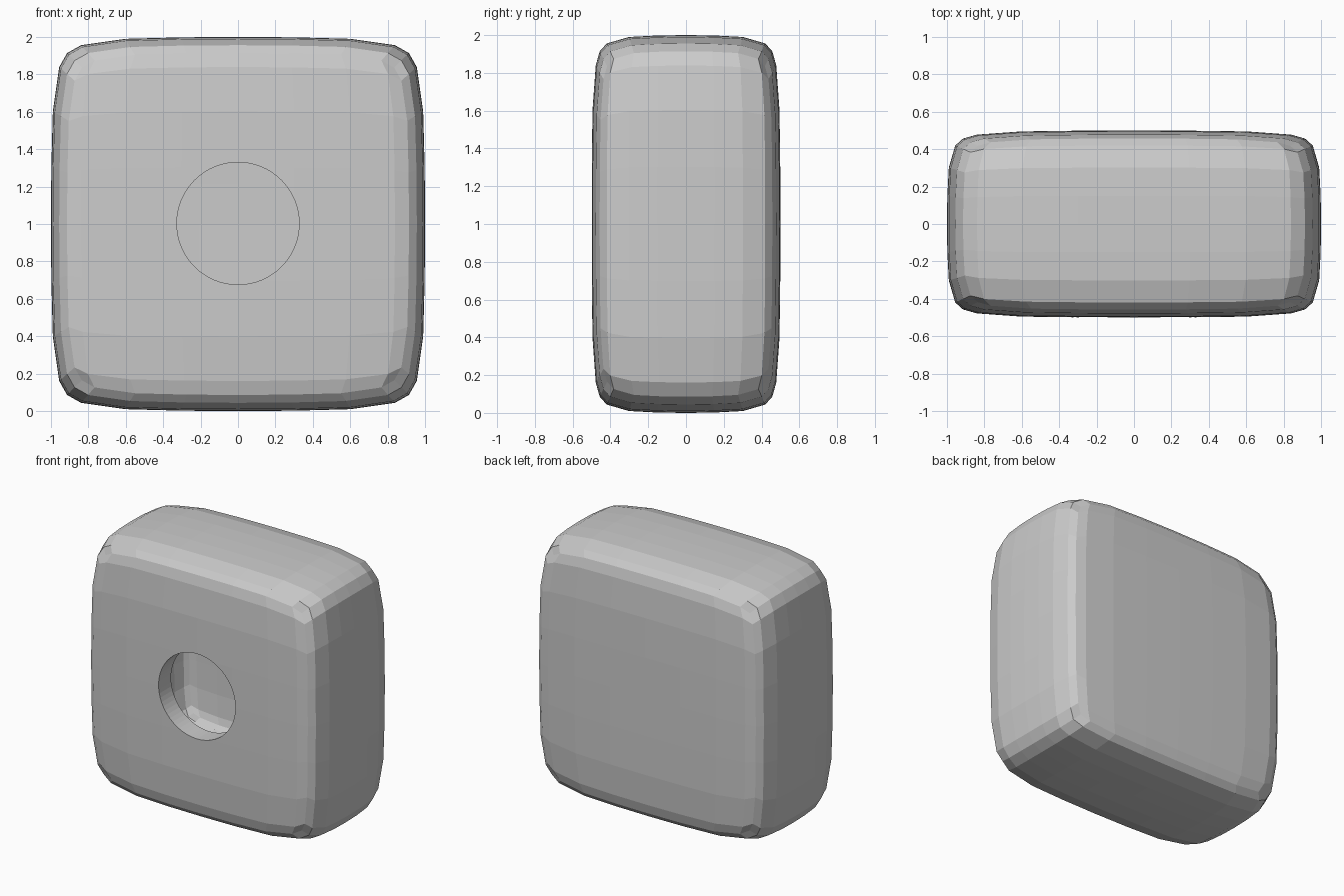
import bpy, bmesh

if "Cube" in bpy.data.objects:
    bpy.data.objects.remove(bpy.data.objects["Cube"])

# Rounding tables per grid step from face centre (0) to edge (4)
SPREAD = [0, 0.33, 0.66, 0.918, 1.0]
BULGE = [1.0, 0.998, 0.99, 0.956, 0.914]


def rounded_box(name, hx, hy, hz):
    """Cube grid whose edges are softened in proportion to its size."""
    bm = bmesh.new()
    bmesh.ops.create_cube(bm, size=2)
    bmesh.ops.subdivide_edges(bm, edges=bm.edges[:], cuts=7, use_grid_fill=True)
    for v in bm.verts:
        idx = [min(4, round(abs(c) * 4)) for c in v.co]
        sign = [1 if c > 0 else -1 for c in v.co]
        v.co = [sign[a] * half * SPREAD[idx[a]]
                * BULGE[idx[(a + 1) % 3]] * BULGE[idx[(a + 2) % 3]]
                for a, half in enumerate((hx, hy, hz))]
    bmesh.ops.recalc_face_normals(bm, faces=bm.faces[:])
    mesh = bpy.data.meshes.new(name)
    bm.to_mesh(mesh)
    bm.free()
    obj = bpy.data.objects.new(name, mesh)
    bpy.context.collection.objects.link(obj)
    obj.location.z = 1
    return obj


def cut(target, cutter):
    mod = target.modifiers.new("cut", 'BOOLEAN')
    mod.operation = 'DIFFERENCE'
    mod.solver = 'EXACT'
    mod.object = cutter
    cutter.hide_render = True
    cutter.hide_set(True)


# Outer shell and the hollow inside it
shell = rounded_box("box_shell", 1.0, 0.5, 1.0)
cavity = rounded_box("cavity_cutter", 0.7, 0.35, 0.7)
cut(shell, cavity)

# Round opening in the front wall
bpy.ops.mesh.primitive_cylinder_add(vertices=64, radius=0.327, depth=0.6,
                                    location=(0, -0.48, 1.003),
                                    rotation=(1.5707963, 0, 0))
hole = bpy.context.object
hole.name = "front_hole_cutter"
cut(shell, hole)
